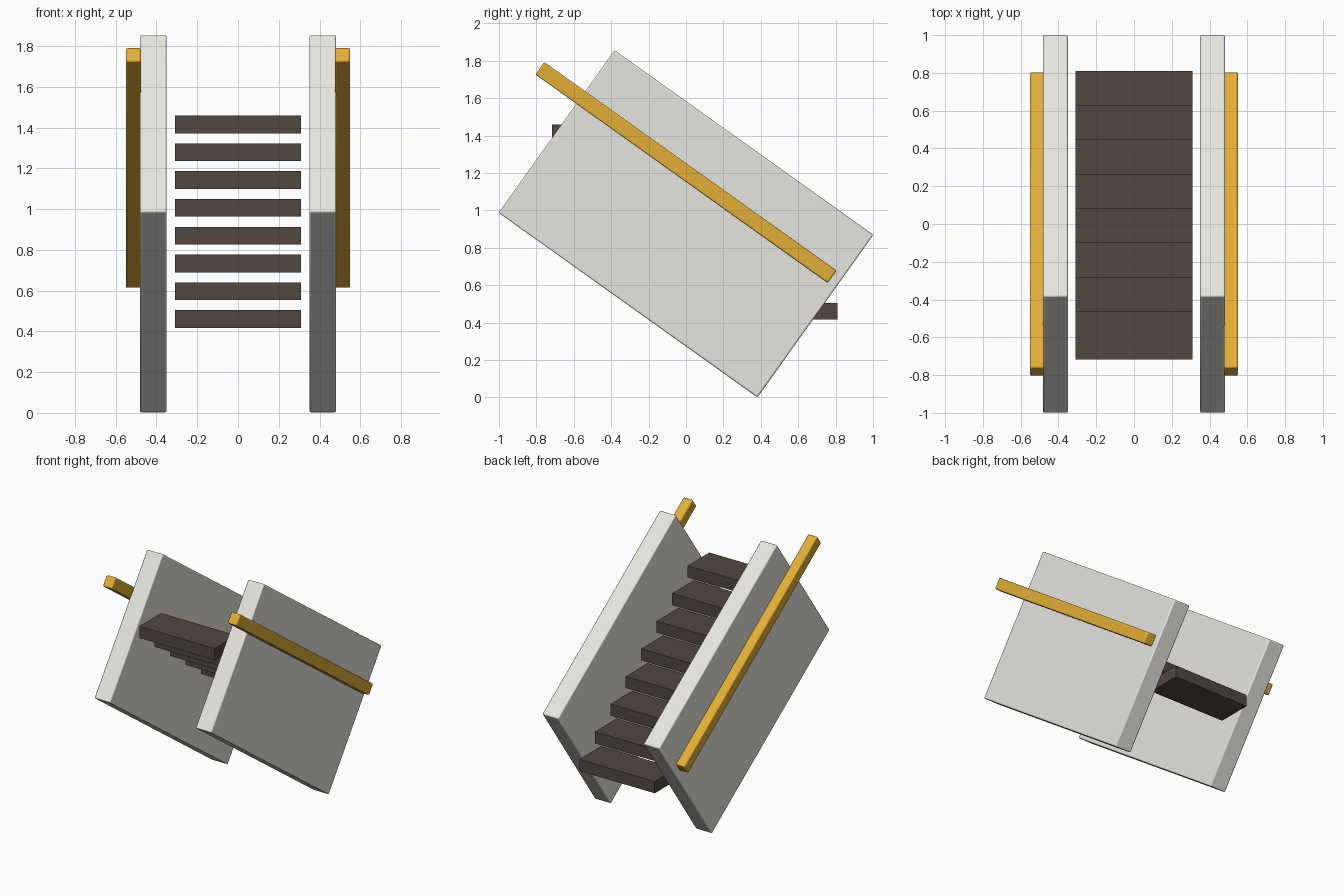
import bpy
from math import radians

if "Cube" in bpy.data.objects:
    bpy.data.objects.remove(bpy.data.objects["Cube"])

SLOPE = radians(-35.5)


def material(name, rgb):
    m = bpy.data.materials.new(name)
    m.diffuse_color = (*rgb, 1)
    m.use_nodes = True
    m.node_tree.nodes["Principled BSDF"].inputs["Base Color"].default_value = m.diffuse_color
    return m


def box(name, loc, size, mat, tilt=0.0, bevel=0.0):
    bpy.ops.mesh.primitive_cube_add(size=1, location=loc)
    ob = bpy.context.object
    ob.name = name
    ob.scale = size
    bpy.ops.object.transform_apply(location=False, rotation=False, scale=True)
    ob.rotation_euler.x = tilt
    ob.data.materials.append(mat)
    if bevel:
        mod = ob.modifiers.new("Bevel", 'BEVEL')
        mod.width = bevel
        mod.segments = 2
        bpy.ops.object.shade_smooth_by_angle(angle=radians(30))
    return ob


panel_mat = material("panel_white", (0.80, 0.78, 0.74))
rail_mat = material("rail_gold", (0.76, 0.42, 0.04))
tread_mat = material("tread_dark", (0.08, 0.065, 0.05))

# Sloped side panels with handrails on their outer faces
for side, s in (("left", -1), ("right", 1)):
    box(f"side_panel_{side}", (s * 0.416, 0, 0.928), (0.132, 1.70, 1.068),
        panel_mat, SLOPE, 0.008)
    box(f"handrail_{side}", (s * 0.513, 0, 1.202), (0.075, 1.92, 0.082),
        rail_mat, SLOPE, 0.008)

# Level treads climbing towards the front
for i in range(8):
    box(f"tread_{i + 1}", (0, 0.682 - i * 0.1816, 0.461 + i * 0.1363),
        (0.62, 0.256, 0.087), tread_mat)
